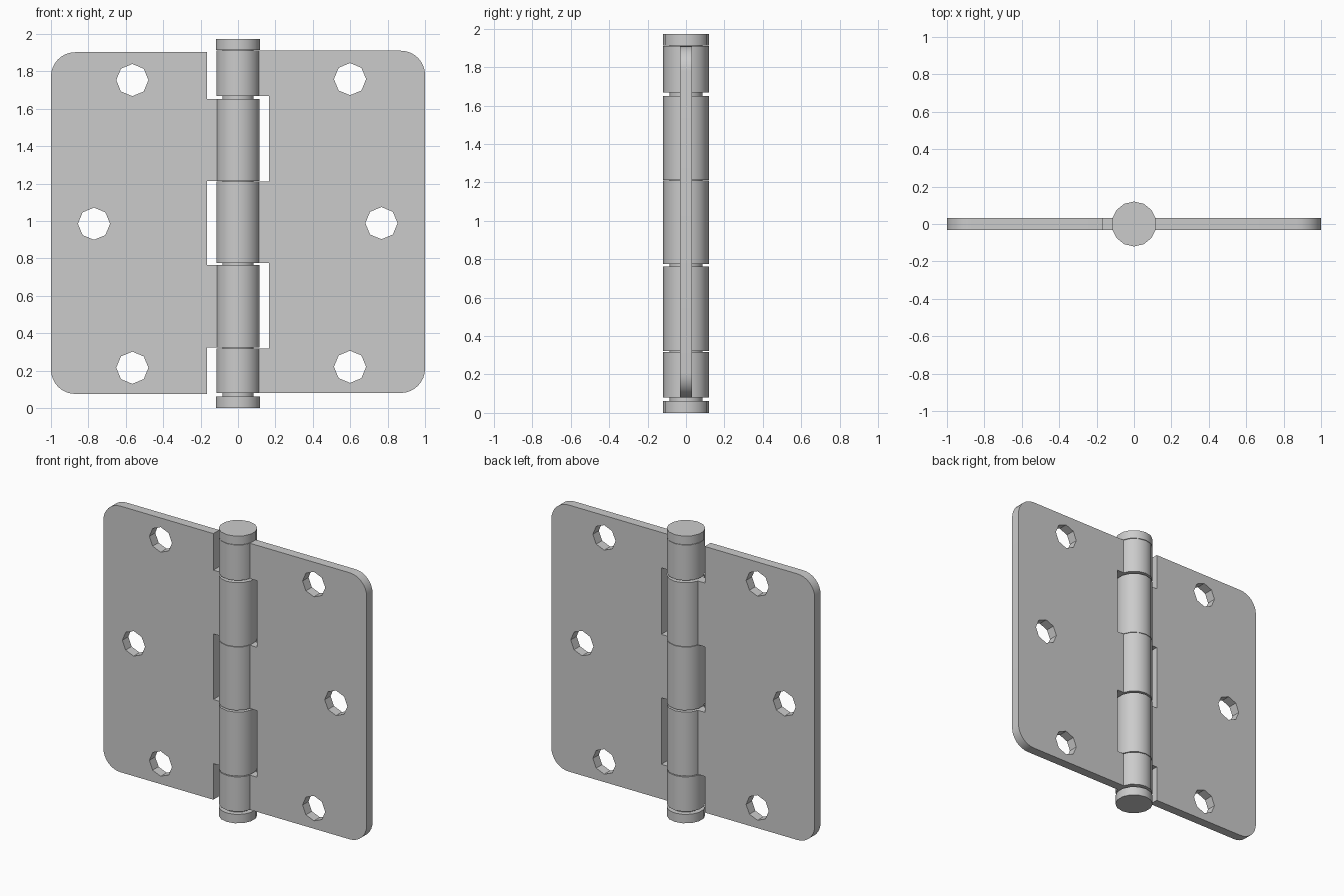
import bpy, bmesh, math

if "Cube" in bpy.data.objects:
    bpy.data.objects.remove(bpy.data.objects["Cube"])

steel = bpy.data.materials.new("steel_grey")
steel.diffuse_color = (0.6, 0.6, 0.6, 1)
steel.use_nodes = True
steel.node_tree.nodes["Principled BSDF"].inputs["Base Color"].default_value = steel.diffuse_color

R, T, INNER = 0.119, 0.032, 0.165


def finish(name, bm):
    bmesh.ops.recalc_face_normals(bm, faces=bm.faces)
    me = bpy.data.meshes.new(name)
    bm.to_mesh(me)
    bm.free()
    me.materials.append(steel)
    ob = bpy.data.objects.new(name, me)
    bpy.context.collection.objects.link(ob)
    bpy.ops.object.select_all(action='DESELECT')
    ob.select_set(True)
    bpy.context.view_layer.objects.active = ob
    bpy.ops.object.shade_smooth_by_angle(angle=math.radians(35))
    return ob


def cylinder(name, r, z0, z1, sides=14):
    bm = bmesh.new()
    bmesh.ops.create_cone(bm, cap_ends=True, segments=sides, radius1=r, radius2=r, depth=z1 - z0)
    bmesh.ops.translate(bm, verts=bm.verts, vec=(0, 0, (z0 + z1) / 2))
    return finish(name, bm)


def arc(cx, cz, r, a0, a1, n):
    return [(cx + r * math.cos(math.radians(a0 + (a1 - a0) * i / n)),
             cz + r * math.sin(math.radians(a0 + (a1 - a0) * i / n))) for i in range(n + 1)]


def leaf(name, side, z0, z1, holes, tabs):
    # outline: rounded outer corners, then tabs reaching into the knuckles
    c = 0.13
    pts = arc(1 - c, z0 + c, c, -90, 0, 8) + arc(1 - c, z1 - c, c, 0, 90, 8)
    pts.append((INNER, z1))
    for t0, t1 in reversed(tabs):
        pts += [(INNER, t1), (0.09, t1), (0.09, t0), (INNER, t0)]
    pts.append((INNER, z0))
    pts = [p for i, p in enumerate(pts) if p != pts[i - 1]]
    loops = [pts] + [arc(x, z, 0.086, 0, 315, 7) for x, z in holes]
    bm = bmesh.new()
    edges = []
    for lp in loops:
        vs = [bm.verts.new((side * x, -T, z)) for x, z in lp]
        edges += [bm.edges.new((vs[i - 1], vs[i])) for i in range(len(vs))]
    bmesh.ops.triangle_fill(bm, use_beauty=True, use_dissolve=False, edges=edges, normal=(0, -1, 0))
    ext = bmesh.ops.extrude_face_region(bm, geom=bm.faces[:], use_keep_orig=True)
    moved = [g for g in ext["geom"] if isinstance(g, bmesh.types.BMVert)]
    bmesh.ops.translate(bm, verts=moved, vec=(0, 2 * T, 0))
    return finish(name, bm)


left = [(0.323, 0.763), (1.213, 1.651)]
right = [(0.08, 0.318), (0.775, 1.21), (1.667, 1.91)]

# leaves with screw holes
leaf("left_leaf", -1, 0.075, 1.902,
     [(0.565, 1.753), (0.77, 0.985), (0.565, 0.215)], left)
leaf("right_leaf", 1, 0.08, 1.91,
     [(0.599, 1.758), (0.767, 0.988), (0.599, 0.22)], right)

# knuckles
for label, spans in (("left", left), ("right", right)):
    for i, (a, b) in enumerate(spans):
        cylinder(f"{label}_knuckle_{i + 1}", R, a, b)

# pin and its end caps
cylinder("pin", 0.086, 0.03, 1.94)
cylinder("bottom_cap", 0.12, 0.0, 0.061)
cylinder("top_cap", 0.12, 1.913, 1.972)
